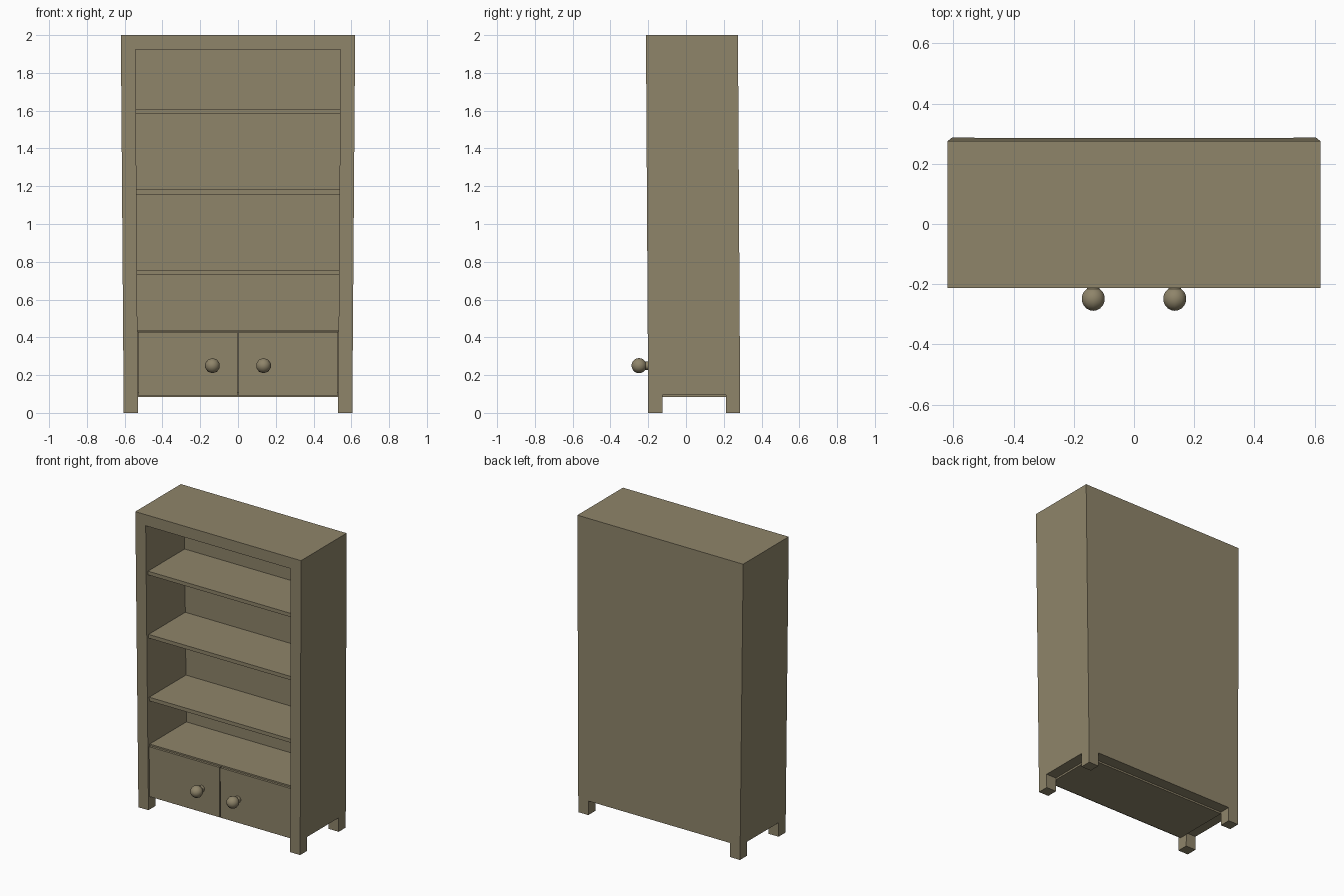
import bpy
import bmesh
from math import radians
from mathutils import Matrix

if "Cube" in bpy.data.objects:
    bpy.data.objects.remove(bpy.data.objects["Cube"], do_unlink=True)

wood = bpy.data.materials.new("taupe wood")
wood.use_nodes = True
colour = (0.274, 0.233, 0.144, 1)
wood.diffuse_color = colour
wood.node_tree.nodes["Principled BSDF"].inputs["Base Color"].default_value = colour

HALF_W, INNER_W = 0.605, 0.53
FRONT, BACK = -0.2, 0.287
POST = 0.075
INNER_BACK = BACK - POST
RECESS = FRONT + 0.02


def add_object(name, bm):
    mesh = bpy.data.meshes.new(name)
    bm.to_mesh(mesh)
    bm.free()
    mesh.materials.append(wood)
    obj = bpy.data.objects.new(name, mesh)
    bpy.context.scene.collection.objects.link(obj)
    return obj


def box(name, x, y, z):
    """Box from (min, max) pairs."""
    bm = bmesh.new()
    bmesh.ops.create_cube(bm, size=1)
    for v in bm.verts:
        v.co = [lo if c < 0 else hi for c, (lo, hi) in zip(v.co, (x, y, z))]
    return add_object(name, bm)


def cut(obj, cutter):
    mod = obj.modifiers.new("cut", "BOOLEAN")
    mod.operation = "DIFFERENCE"
    mod.solver = "EXACT"
    mod.object = cutter
    graph = bpy.context.evaluated_depsgraph_get()
    obj.data = bpy.data.meshes.new_from_object(obj.evaluated_get(graph))
    obj.modifiers.clear()
    bpy.data.objects.remove(cutter, do_unlink=True)


def lean(obj):
    """Widen slightly and lean forward toward the top."""
    for v in obj.data.vertices:
        v.co.x *= 1 + 0.0125 * v.co.z
        v.co.y -= 0.006 * v.co.z


inner_x = (-INNER_W, INNER_W)

# Carcass: posts, top, sides and back as one solid
carcass = box("carcass", (-HALF_W, HALF_W), (FRONT, BACK), (0, 2))
cut(carcass, box("cavity", inner_x, (-1, INNER_BACK), (-1, 1.925)))
cut(carcass, box("side_leg_gap", (-1, 1), (FRONT + POST, INNER_BACK), (-1, 0.095)))
cut(carcass, box("back_leg_gap", inner_x, (0, 1), (-1, 0.095)))
parts = [carcass]

# Floor, cabinet top and open shelves
parts.append(box("floor", inner_x, (RECESS, INNER_BACK), (0.083, 0.108)))
parts.append(box("cabinet_top", inner_x, (RECESS, INNER_BACK), (0.43, 0.44)))
for i, z in enumerate((0.732, 1.157, 1.585)):
    parts.append(box(f"shelf_{i + 1}", inner_x, (RECESS, INNER_BACK), (z, z + 0.025)))

# Doors with round knobs
for side, s in (("left", 1), ("right", -1)):
    edges = sorted((s * 0.003, s * (INNER_W - 0.004)))
    parts.append(box(f"{side}_door", edges, (RECESS - 0.012, RECESS + 0.01), (0.09, 0.428)))

    bm = bmesh.new()
    turn = Matrix.Rotation(radians(90), 4, "X")
    bmesh.ops.create_uvsphere(bm, u_segments=10, v_segments=10, radius=0.04,
                              matrix=Matrix.Translation((s * 0.135, -0.247, 0.25)) @ turn)
    bmesh.ops.create_cone(bm, segments=10, radius1=0.022, radius2=0.022, depth=0.06,
                          matrix=Matrix.Translation((s * 0.135, -0.205, 0.25)) @ turn)
    for f in bm.faces:
        f.smooth = len(f.verts) < 5
    parts.append(add_object(f"{side}_knob", bm))

for part in parts:
    lean(part)
